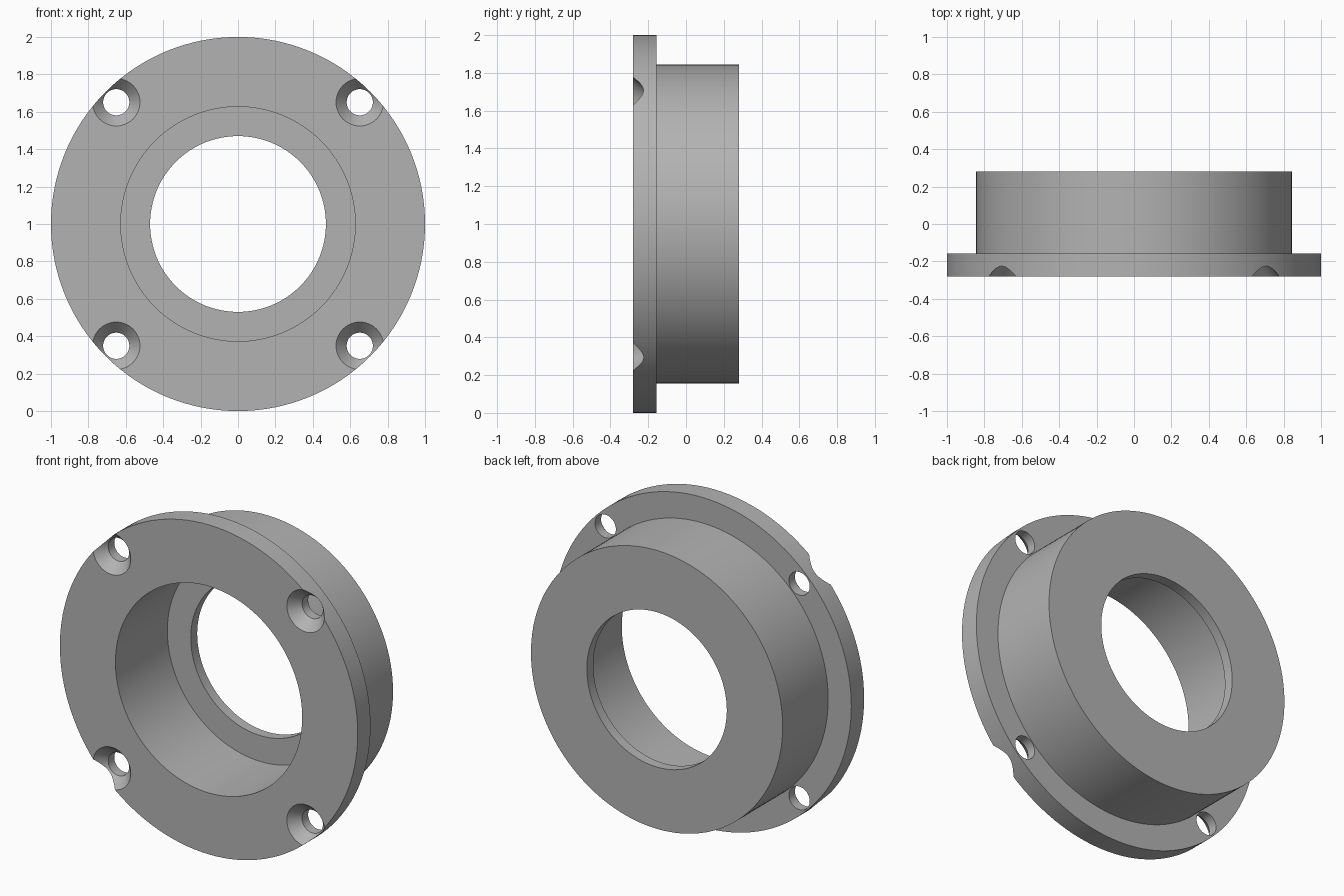
import bpy, bmesh
from math import radians, pi
from mathutils import Matrix, Vector

cube = bpy.data.objects.get("Cube")
if cube:
    bpy.data.objects.remove(cube, do_unlink=True)

grey = bpy.data.materials.new("plain grey")
grey.use_nodes = True
colour = (0.45, 0.45, 0.45, 1)
grey.diffuse_color = colour
grey.node_tree.nodes["Principled BSDF"].inputs["Base Color"].default_value = colour


def revolve(name, profile, centre, steps):
    """Turn a closed (radius, y) profile about a front-to-back axis."""
    bm = bmesh.new()
    rings = []
    for i in range(steps):
        turn = Matrix.Rotation(2 * pi * i / steps, 4, 'Y')
        rings.append([bm.verts.new(turn @ Vector((r, y, 0))) for r, y in profile])
    n = len(profile)
    for i in range(steps):
        a, b = rings[i], rings[(i + 1) % steps]
        for j in range(n):
            k = (j + 1) % n
            bm.faces.new((a[j], a[k], b[k], b[j]))
    bmesh.ops.remove_doubles(bm, verts=bm.verts, dist=1e-5)
    bmesh.ops.dissolve_degenerate(bm, edges=bm.edges, dist=1e-5)
    bmesh.ops.recalc_face_normals(bm, faces=bm.faces)
    mesh = bpy.data.meshes.new(name)
    bm.to_mesh(mesh)
    bm.free()
    mesh.materials.append(grey)
    obj = bpy.data.objects.new(name, mesh)
    obj.location = centre
    bpy.context.collection.objects.link(obj)
    return obj


# Flange, rear barrel, wide front bore and thin rear lip
front, flange_back, back = -0.28, -0.157, 0.28
lip_front = back - 0.062
housing = revolve("flanged_housing", [
    (0.627, front), (1, front), (1, flange_back), (0.845, flange_back),
    (0.845, back), (0.47, back), (0.47, lip_front), (0.627, lip_front),
], (0, 0, 1), 128)

bpy.context.view_layer.objects.active = housing
housing.select_set(True)

# Four countersunk screw holes that break through the rim
for sx in (-1, 1):
    for sz in (-1, 1):
        cutter = revolve("screw_hole_cutter", [
            (0, front - 0.02), (0.1445, front - 0.02),
            (0.07, front + 0.065), (0.07, flange_back + 0.05),
            (0, flange_back + 0.05),
        ], (0.651 * sx, 0, 1 + 0.651 * sz), 48)
        cutter.hide_render = True
        cut = housing.modifiers.new("screw_hole", 'BOOLEAN')
        cut.operation = 'DIFFERENCE'
        cut.solver = 'EXACT'
        cut.object = cutter
        bpy.ops.object.modifier_apply(modifier=cut.name)
        bpy.data.objects.remove(cutter, do_unlink=True)

bpy.ops.object.shade_smooth_by_angle(angle=radians(25))
